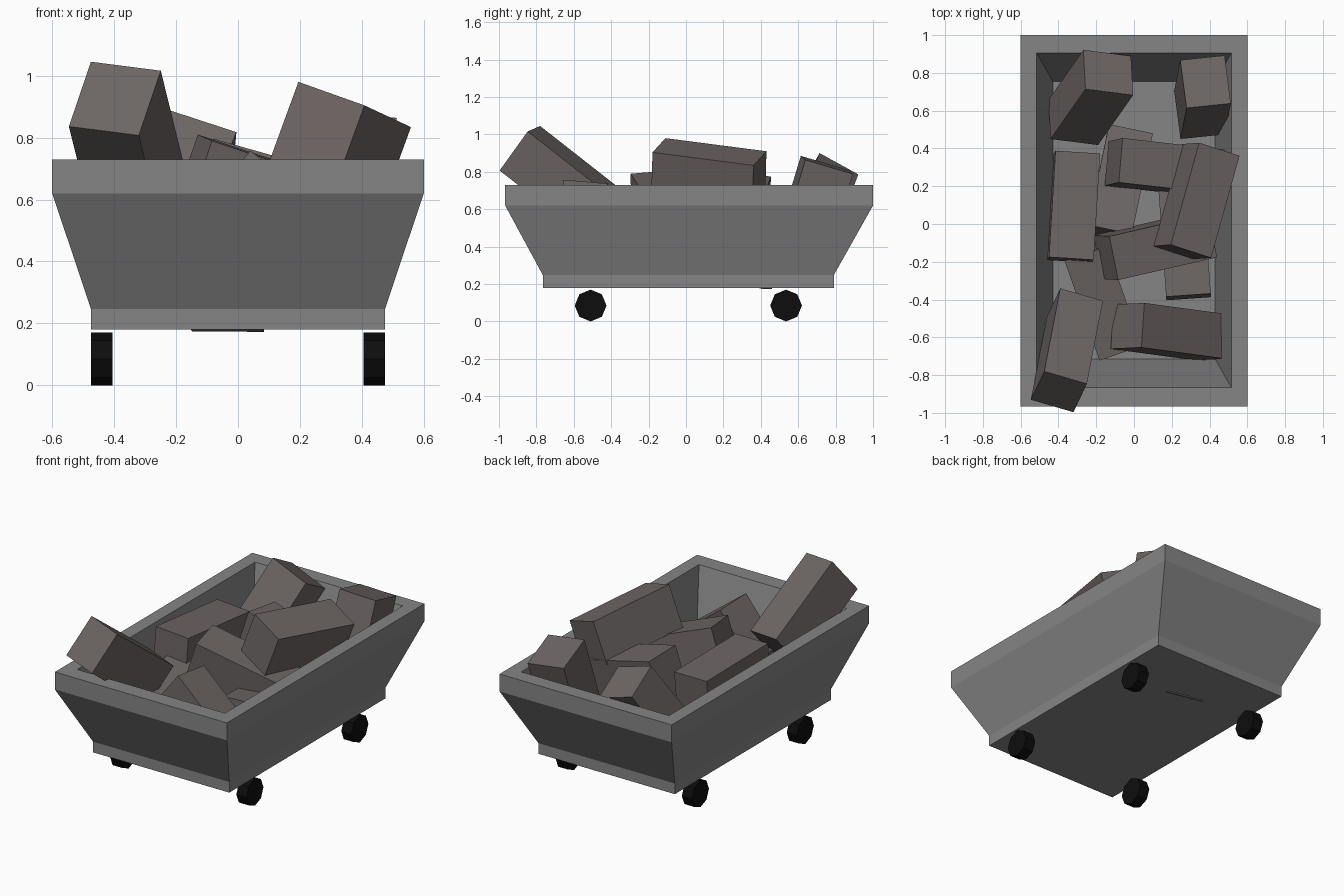
import bpy
import bmesh
import math
from mathutils import Vector

cube = bpy.data.objects.get("Cube")
if cube:
    bpy.data.objects.remove(cube, do_unlink=True)


def material(name, rgb):
    mat = bpy.data.materials.new(name)
    mat.use_nodes = True
    mat.diffuse_color = (*rgb, 1)
    bsdf = next(n for n in mat.node_tree.nodes if n.type == 'BSDF_PRINCIPLED')
    bsdf.inputs["Base Color"].default_value = (*rgb, 1)
    return mat


GREY = material("cart grey", (0.235, 0.235, 0.235))
STONE = material("warm stone", (0.152, 0.131, 0.128))
BLACK = material("wheel black", (0.004, 0.004, 0.004))


def add_object(name, bm, mat):
    bmesh.ops.recalc_face_normals(bm, faces=bm.faces)
    mesh = bpy.data.meshes.new(name)
    bm.to_mesh(mesh)
    bm.free()
    mesh.materials.append(mat)
    obj = bpy.data.objects.new(name, mesh)
    bpy.context.collection.objects.link(obj)
    return obj


# Cart body: rectangular rings (half width, front y, back y, z), outside up then inside down
RINGS = [
    (0.475, -0.765, 0.79, 0.18),
    (0.475, -0.765, 0.79, 0.247),
    (0.60, -0.967, 1.0, 0.62),
    (0.60, -0.967, 1.0, 0.73),
    (0.515, -0.865, 0.905, 0.73),
    (0.43, -0.715, 0.755, 0.25),
]
bm = bmesh.new()
loops = []
for w, front, back, z in RINGS:
    corners = [(-w, front), (w, front), (w, back), (-w, back)]
    loops.append([bm.verts.new((x, y, z)) for x, y in corners])
for low, high in zip(loops, loops[1:]):
    for i in range(4):
        j = (i + 1) % 4
        bm.faces.new((low[i], low[j], high[j], high[i]))
bm.faces.new(loops[0])
bm.faces.new(loops[-1])
add_object("cart_body", bm, GREY)

# Four eight-sided wheels
for side, x in (("left", 0.44), ("right", -0.44)):
    for end, y in (("front", -0.51), ("back", 0.535)):
        bm = bmesh.new()
        bmesh.ops.create_cone(bm, cap_ends=True, segments=8, radius1=0.085,
                              radius2=0.085, depth=0.07)
        for v in bm.verts:
            v.co = Vector((v.co.z + x, v.co.x + y, v.co.y + 0.085))
        add_object(f"{end}_{side}_wheel", bm, BLACK)


# Stone blocks: all one size, each set by an upper corner, a long and a wide direction
LENGTH, WIDTH, HEIGHT = 0.565, 0.237, 0.267


def stone_block(name, corner, long_dir, wide_dir):
    a = Vector(long_dir).normalized()
    b = Vector(wide_dir)
    b = (b - a * b.dot(a)).normalized()
    c = a.cross(b)
    if c.z > 0:
        c = -c
    bm = bmesh.new()
    bmesh.ops.create_cube(bm, size=1)
    for v in bm.verts:
        s = v.co + Vector((0.5, 0.5, 0.5))
        v.co = (Vector(corner) + a * s.x * LENGTH + b * s.y * WIDTH
                + c * s.z * HEIGHT)
    add_object(name, bm, STONE)


BLOCKS = [
    ("front_right", (-0.475, -0.78, 1.045), (0.085, 0.44, -0.345), (0.23, -0.06, -0.035)),
    ("top_left", (0.195, -0.11, 0.98), (0.15, 0.54, -0.07), (0.21, -0.06, -0.075)),
    ("back_right", (-0.257, 0.714, 0.90), (-0.185, -0.264, -0.464), (-0.01, 0.206, -0.11)),
    ("back_left", (0.278, 0.614, 0.885), (-0.032, -0.164, -0.54), (0.233, 0.026, -0.015)),
    ("middle_right", (-0.45, -0.175, 0.755), (0.035, 0.57, -0.035), (0.236, -0.01, -0.008)),
    ("front_left", (0.055, -0.418, 0.737), (0.445, -0.06, -0.34), (-0.015, -0.235, 0.02)),
    ("middle", (-0.13, -0.065, 0.81), (0.524, 0.12, -0.175), (0.045, -0.225, -0.02)),
    ("upper_middle", (-0.06, 0.455, 0.775), (0.53, -0.06, -0.15), (-0.015, -0.235, 0.02)),
    ("lower_middle", (0.10, 0.48, 0.43), (-0.11, -0.53, 0.15), (-0.215, 0.05, 0.0)),
    ("lower_right", (-0.367, -0.196, 0.60), (0.175, -0.50, -0.08), (0.23, 0.08, 0.0)),
    ("lower_left", (0.17, -0.385, 0.56), (-0.04, 0.56, -0.04), (0.235, 0.017, 0.0)),
]
for name, corner, long_dir, wide_dir in BLOCKS:
    stone_block(name + "_stone_block", corner, long_dir, wide_dir)
